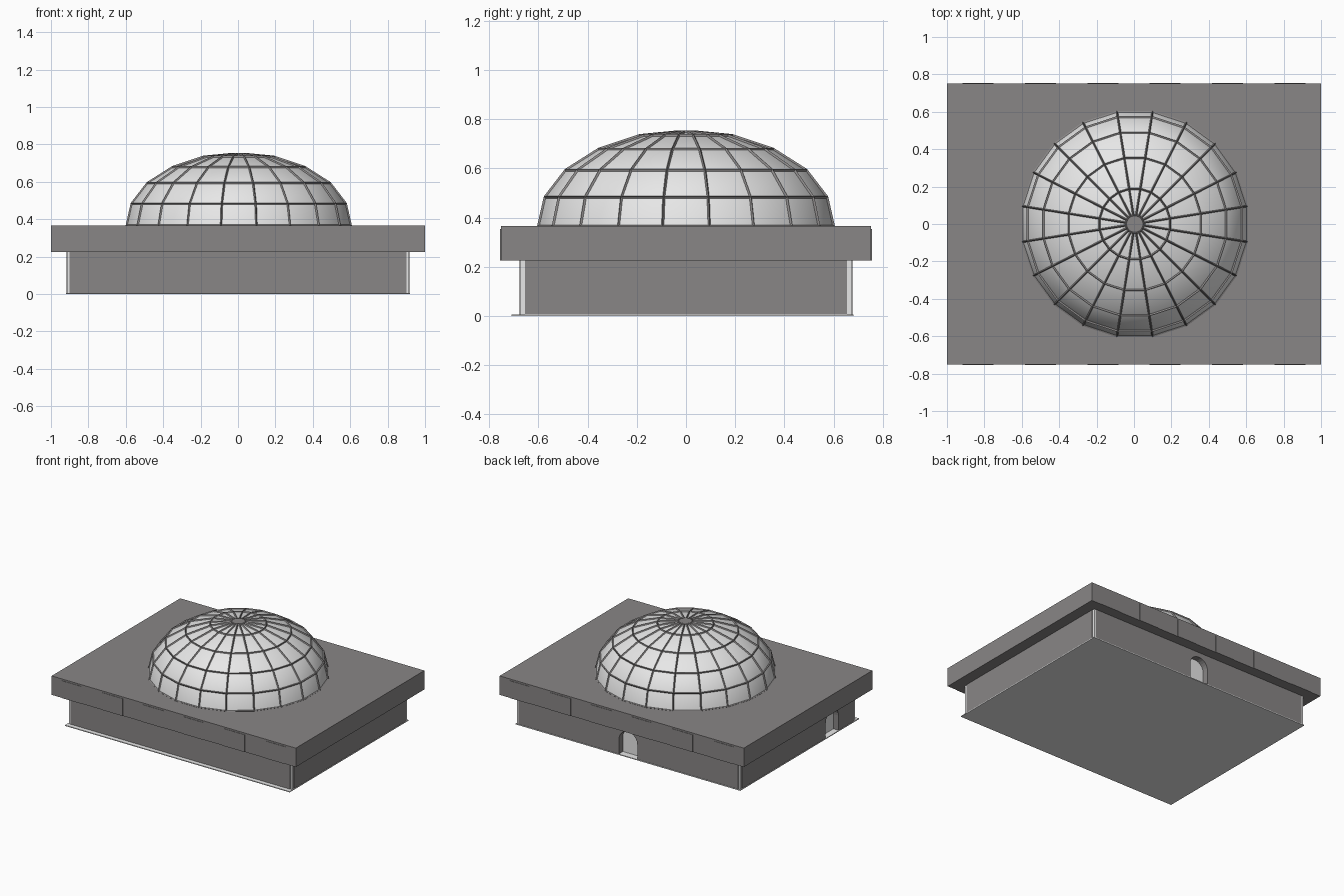
import bpy, bmesh, math
from mathutils import Matrix, Vector

if "Cube" in bpy.data.objects:
    bpy.data.objects.remove(bpy.data.objects["Cube"])


def material(name, rgb):
    m = bpy.data.materials.new(name)
    m.use_nodes = True
    m.diffuse_color = (*rgb, 1)
    m.node_tree.nodes["Principled BSDF"].inputs["Base Color"].default_value = (*rgb, 1)
    return m


STONE = material("stone_gray", (0.25, 0.24, 0.24))
PALE = material("pale_white", (0.8, 0.8, 0.8))


def finish(name, bm, mat):
    bmesh.ops.recalc_face_normals(bm, faces=bm.faces)
    me = bpy.data.meshes.new(name)
    bm.to_mesh(me)
    bm.free()
    me.materials.append(mat)
    ob = bpy.data.objects.new(name, me)
    bpy.context.collection.objects.link(ob)
    return ob


def box(name, lo, hi, mat):
    lo, hi = Vector(lo), Vector(hi)
    bm = bmesh.new()
    bmesh.ops.create_cube(bm, size=1)
    bmesh.ops.scale(bm, vec=hi - lo, verts=bm.verts)
    bmesh.ops.translate(bm, vec=(lo + hi) / 2, verts=bm.verts)
    return finish(name, bm, mat)


def wall(name, half, dist, turn, door=None):
    """Upright panel facing -y before turning, with an optional arched doorway."""
    r, spring = 0.075, 0.115
    outline = [(-half, FLOOR)]
    if door is not None:
        outline.append((door - r, FLOOR))
        for i in range(13):
            a = math.pi * (1 - i / 12)
            outline.append((door + r * math.cos(a), spring + r * math.sin(a)))
        outline.append((door + r, FLOOR))
    outline += [(half, FLOOR), (half, WALL_TOP), (-half, WALL_TOP)]
    bm = bmesh.new()
    face = bm.faces.new([bm.verts.new((u, -dist, z)) for u, z in outline])
    out = bmesh.ops.extrude_face_region(bm, geom=[face])
    moved = [g for g in out["geom"] if isinstance(g, bmesh.types.BMVert)]
    bmesh.ops.translate(bm, vec=(0, 0.045, 0), verts=moved)
    bm.transform(Matrix.Rotation(math.radians(turn), 4, 'Z'))
    return finish(name, bm, STONE)


FLOOR, WALL_TOP, ROOF = 0.006, 0.225, 0.365

# Floor slab with a narrow step along the front
box("floor_slab", (-0.92, -0.71, 0), (0.92, 0.68, FLOOR), PALE)

# Pale interior, seen through the doorways
box("inner_room", (-0.875, -0.63, FLOOR), (0.875, 0.63, WALL_TOP), PALE)

# Outer walls
wall("front_wall", 0.9, 0.677, 0)
wall("back_wall", 0.9, 0.677, 180, 0)
wall("left_wall", 0.655, 0.917, 90)
wall("right_wall", 0.655, 0.917, -90, 0.4)

# Pale posts in the open corners
for sx, side in ((-1, "right"), (1, "left")):
    for sy, end in ((-1, "front"), (1, "back")):
        xs, ys = sorted((sx * 0.87, sx * 0.913)), sorted((sy * 0.63, sy * 0.674))
        box(f"{end}_{side}_corner_post", (xs[0], ys[0], FLOOR), (xs[1], ys[1], WALL_TOP), PALE)

# Overhanging flat roof with shallow facing blocks
box("roof_block", (-1, -0.752, WALL_TOP), (1, 0.752, ROOF), STONE)
for sy, end in ((-1, "front"), (1, "back")):
    for i in range(-5, 6, 2):
        ys = sorted((sy * 0.75, sy * 0.755))
        x = i / 6
        box(f"{end}_roof_facing", (x - 0.083, ys[0], WALL_TOP), (x + 0.083, ys[1], ROOF - 0.012), STONE)


# Dome: rings of radius and height joined into bands
RINGS = [(0.605, ROOF), (0.578, 0.483), (0.493, 0.592), (0.357, 0.677), (0.19, 0.732), (0.045, 0.746)]
SIDES = 20


def dome_mesh(cap):
    bm = bmesh.new()
    loops = []
    for r, z in RINGS:
        angles = [math.tau * (i + 0.5) / SIDES for i in range(SIDES)]
        loops.append([bm.verts.new((r * math.cos(a) + 0.004, r * math.sin(a), z)) for a in angles])
    for low, high in zip(loops, loops[1:]):
        for i in range(SIDES):
            j = (i + 1) % SIDES
            bm.faces.new((low[i], low[j], high[j], high[i]))
    if cap:
        bm.faces.new(loops[-1])
    return bm


glass = finish("dome_panels", dome_mesh(True), PALE)
for p in glass.data.polygons:
    p.use_smooth = True

# Ribs and hoops of the dome
ribs = finish("dome_ribs", dome_mesh(False), STONE)
wire = ribs.modifiers.new("bars", 'WIREFRAME')
wire.thickness = 0.015
wire.use_even_offset = False
wire.use_boundary = True

# Hub at the crown
bm = bmesh.new()
bmesh.ops.create_cone(bm, cap_ends=True, segments=SIDES, radius1=0.055, radius2=0.05, depth=0.012)
bmesh.ops.translate(bm, vec=(0.004, 0, 0.746), verts=bm.verts)
finish("dome_hub", bm, STONE)
